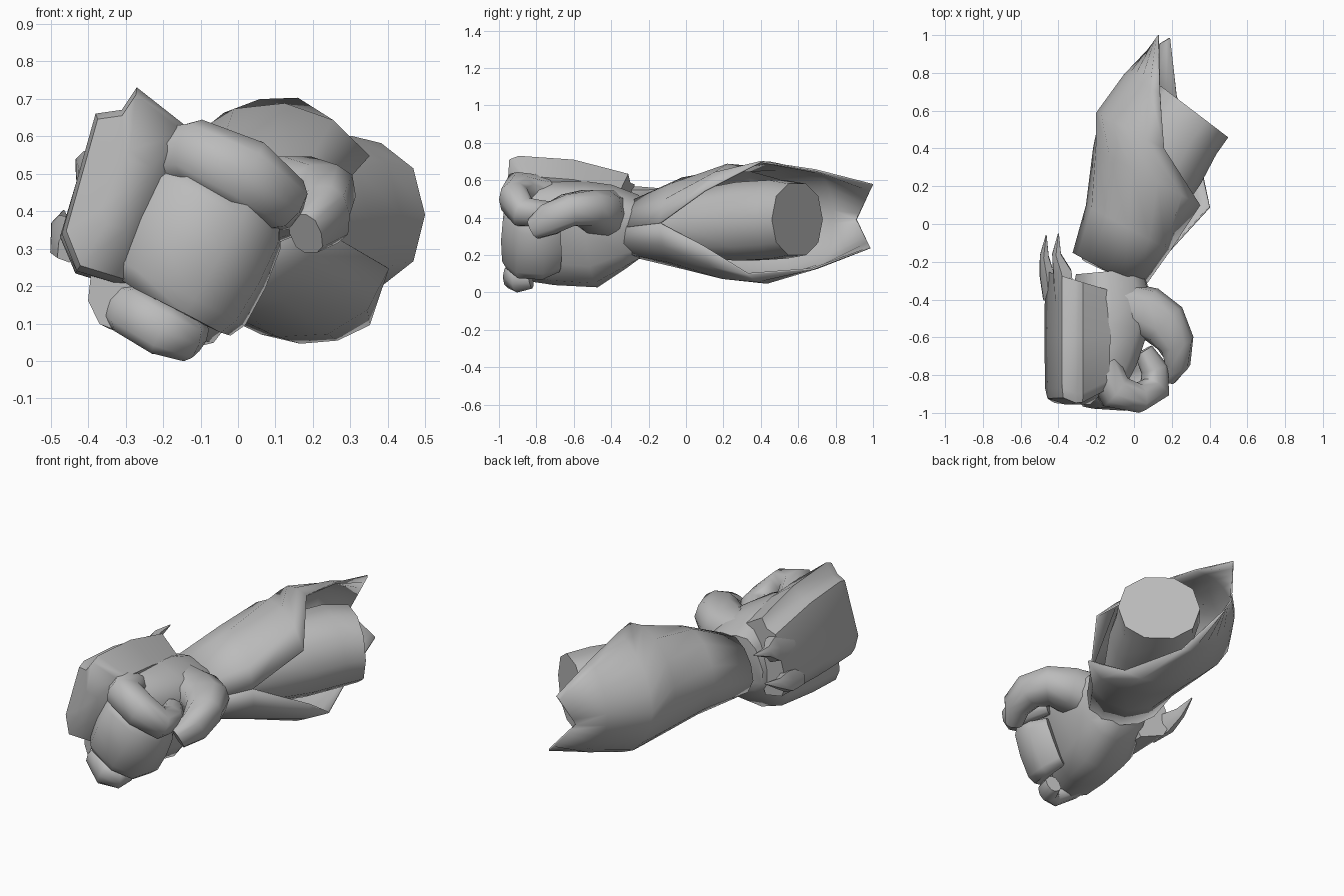
import bpy, bmesh
from math import sin, cos, pi, radians, copysign
from mathutils import Vector

cube = bpy.data.objects.get("Cube")
if cube:
    bpy.data.objects.remove(cube)

grey = bpy.data.materials.new("plain grey")
grey.use_nodes = True
colour = (0.5, 0.5, 0.5, 1)
grey.diffuse_color = colour
grey.node_tree.nodes["Principled BSDF"].inputs["Base Color"].default_value = colour


def skin(name, rings, closed=True, caps=True, thickness=0, angle=60):
    """Join rings of points into one surface."""
    bm = bmesh.new()
    rows = [[bm.verts.new(p) for p in ring] for ring in rings]
    count = len(rows[0])
    for a, b in zip(rows, rows[1:]):
        for i in range(count if closed else count - 1):
            j = (i + 1) % count
            bm.faces.new((a[i], a[j], b[j], b[i]))
    if caps:
        bm.faces.new(rows[0][::-1])
        bm.faces.new(rows[-1])
    bmesh.ops.recalc_face_normals(bm, faces=bm.faces)
    mesh = bpy.data.meshes.new(name)
    bm.to_mesh(mesh)
    bm.free()
    mesh.materials.append(grey)
    obj = bpy.data.objects.new(name, mesh)
    bpy.context.collection.objects.link(obj)
    if thickness:
        shell = obj.modifiers.new("shell", "SOLIDIFY")
        shell.thickness = thickness
        shell.offset = 0
    bpy.ops.object.select_all(action="DESELECT")
    bpy.context.view_layer.objects.active = obj
    obj.select_set(True)
    bpy.ops.object.shade_smooth_by_angle(angle=radians(angle))
    return obj


def power(value, p):
    return copysign(abs(value) ** p, value)


def loft(name, path, across, sides=10, square=0.8):
    """Sweep a rounded section; each stop is x, y, z, half width, half depth."""
    points = [Vector(stop[:3]) for stop in path]
    rings = []
    for k, stop in enumerate(path):
        ahead = points[min(k + 1, len(points) - 1)] - points[max(k - 1, 0)]
        u = Vector(across)
        u = (u - u.project(ahead)).normalized()
        n = ahead.normalized().cross(u)
        turns = [2 * pi * (i + 0.5) / sides for i in range(sides)]
        rings.append([points[k] + u * stop[3] * power(cos(t), square)
                      + n * stop[4] * power(sin(t), square) for t in turns])
    return skin(name, rings)


# Sleeve shell: x, y, z, half width, half height, upper and lower opening
sleeve = [(-.14, -.25, .345, .205, .16, 0, 0),
          (-.03, -.02, .37, .25, .24, 0, 0),
          (.09, .24, .375, .35, .31, 33, 24),
          (.12, .42, .375, .36, .325, 83, 58),
          (.16, .68, .39, .24, .265, 96, 88)]
side = Vector((.88, -.47, 0))
rings = []
for x, y, z, wide, high, upper, lower in sleeve:
    ring = []
    for i in range(13):
        t = radians(upper + (360 - upper - lower) * i / 12)
        rise = high * sin(t)
        lean = 0.22 * max(0, -rise)
        ring.append(Vector((x + lean, y, z + rise)) + side * wide * cos(t))
    rings.append(ring)

# Forked rear rim: two tips with a sharp notch between them
upper_tip, notch, lower_tip = (Vector(p) for p in
                               ((.13, 1, .575), (.07, .91, .39), (.19, .985, .24)))
rings.append([upper_tip.lerp(notch, i / 6) for i in range(6)]
             + [notch.lerp(lower_tip, i / 6) for i in range(7)])
skin("forearm_sleeve", rings, closed=False, caps=False, thickness=0.01)

# Forearm with a flat rear end
loft("forearm", [(-.13, -.25, .34, .14, .16), (0, .05, .36, .19, .2),
                 (.15, .32, .38, .22, .23), (.24, .49, .39, .22, .23),
                 (.32, .595, .39, .2, .225)], (0, 0, 1), 10, 0.9)

# Palm and wrist
tilt = (.35, 0, .94)
loft("palm", [(-.24, -.88, .32, .26, .13), (-.19, -.7, .32, .28, .18),
              (-.14, -.5, .31, .28, .2), (-.12, -.36, .35, .22, .19),
              (-.13, -.25, .35, .16, .17)], tilt, 12, 0.68)

# Curled fingers
loft("index_finger", [(-.17, -.76, .53, .09, .1), (-.1, -.89, .55, .09, .1),
                      (.02, -.92, .5, .1, .08), (.11, -.87, .43, .08, .08),
                      (.11, -.77, .42, .07, .07), (.05, -.67, .43, .05, .05)],
     (.5, 0, .85))
loft("middle_fingers", [(-.24, -.8, .37, .17, .09), (-.18, -.91, .34, .18, .08),
                        (-.06, -.93, .28, .18, .06), (.01, -.87, .23, .17, .06),
                        (.02, -.77, .22, .16, .06), (-.02, -.69, .24, .14, .05)],
     (.42, 0, .9), 10, 0.65)
loft("little_finger", [(-.31, -.76, .15, .06, .06), (-.28, -.88, .13, .07, .06),
                       (-.2, -.93, .08, .07, .05), (-.14, -.9, .06, .06, .05),
                       (-.12, -.83, .07, .05, .04)], (.45, 0, .9))

# Thumb with its fleshy base
loft("thumb", [(-.08, -.42, .41, .14, .12), (.07, -.47, .43, .12, .14),
               (.16, -.53, .45, .1, .13), (.22, -.63, .44, .09, .1),
               (.23, -.73, .39, .09, .07), (.18, -.81, .34, .06, .05)], (0, 0, 1))

# Rounded plate over the back of the hand, front bent back at both sides
outline = [(-.43, .24), (-.47, .34), (-.38, .66), (-.31, .67),
           (-.27, .73), (-.13, .62), (-.3, .2)]
rings = []
for y, size, drop, bend, slant in ((-.955, .4, 0, 0, 0), (-.95, .93, 0, .4, 0),
                                   (-.9, 1, 0, .4, 0), (-.6, 1.03, .03, 0, 0),
                                   (-.3, 1, .1, 0, .3)):
    ring = []
    for x, z in outline:
        off_ridge = abs(x - .31 * (z - .45) + .37)
        ring.append((-.3 + (x + .3) * size, y + bend * off_ridge - slant * (x + .3),
                     .45 + (z - .45) * size - drop * max(0, (z - .25) * 2)))
    rings.append(ring)
skin("hand_plate", rings, angle=50)

# Two spikes trailing from the plate
loft("lower_spike", [(-.45, -.4, .31, .05, .03), (-.46, -.27, .33, .06, .04),
                     (-.475, -.17, .36, .03, .025), (-.465, -.06, .4, .003, .003)], tilt, 6)
loft("upper_spike", [(-.37, -.4, .48, .09, .05), (-.38, -.25, .5, .07, .05),
                     (-.41, -.16, .53, .03, .025), (-.4, -.05, .55, .003, .003)], tilt, 6)
